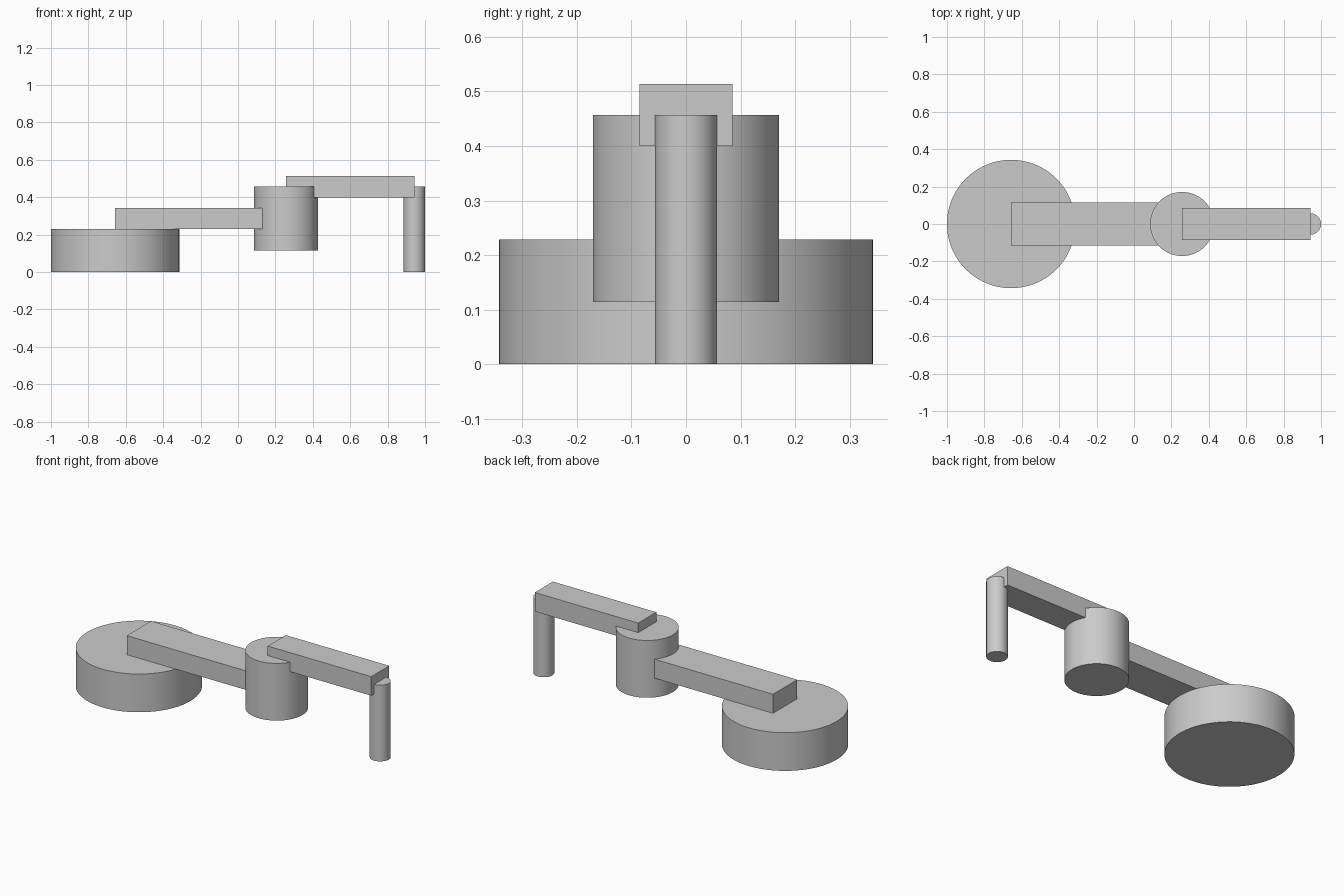
import bpy
import math

cube = bpy.data.objects.get("Cube")
if cube:
    bpy.data.objects.remove(cube, do_unlink=True)

grey = bpy.data.materials.new("light_grey")
grey.use_nodes = True
colour = (0.6, 0.6, 0.6, 1)
grey.diffuse_color = colour
grey.node_tree.nodes["Principled BSDF"].inputs["Base Color"].default_value = colour

BASE_X, ELBOW_X, TOOL_X = -0.657, 0.257, 0.943


def drum(name, x, radius, bottom, top):
    """Upright smooth cylinder centred on y = 0."""
    bpy.ops.mesh.primitive_cylinder_add(
        vertices=96, radius=radius, depth=top - bottom,
        location=(x, 0, (bottom + top) / 2))
    obj = bpy.context.object
    obj.name = name
    obj.data.materials.append(grey)
    bpy.ops.object.shade_smooth_by_angle(angle=math.radians(30))


def beam(name, x0, x1, width, bottom, top):
    """Straight box running along x."""
    bpy.ops.mesh.primitive_cube_add(
        size=1, location=((x0 + x1) / 2, 0, (bottom + top) / 2))
    obj = bpy.context.object
    obj.name = name
    obj.scale = (x1 - x0, width, top - bottom)
    bpy.ops.object.transform_apply(location=False, rotation=False, scale=True)
    obj.data.materials.append(grey)


# Base and first arm link
drum("base", BASE_X, 0.343, 0, 0.229)
beam("lower_arm", BASE_X, ELBOW_X, 0.229, 0.229, 0.343)

# Elbow joint and second arm link
drum("elbow_joint", ELBOW_X, 0.171, 0.114, 0.457)
beam("upper_arm", ELBOW_X, TOOL_X, 0.171, 0.4, 0.514)

# Vertical tool shaft
drum("tool_shaft", TOOL_X, 0.057, 0, 0.457)
